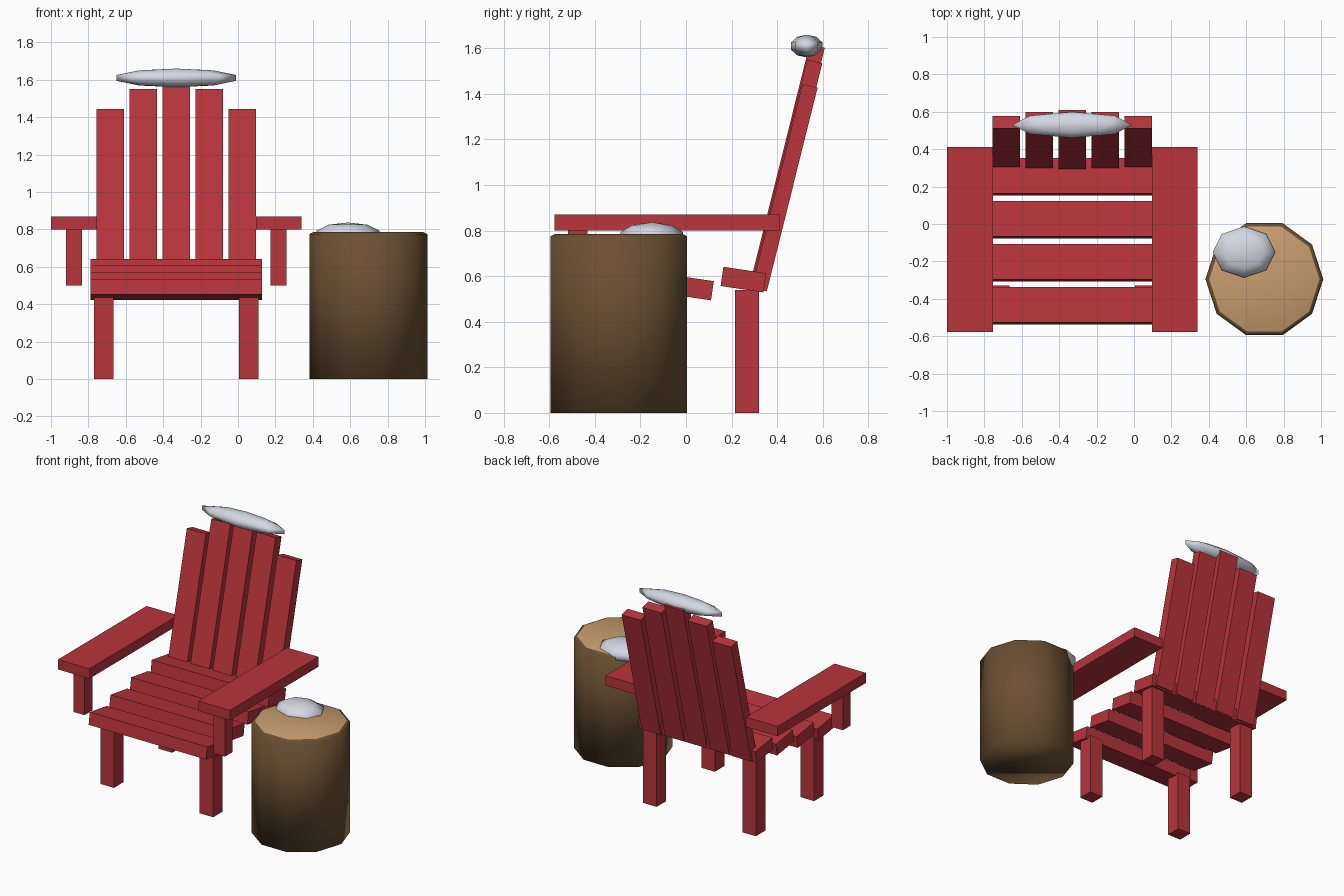
import bpy, bmesh
from math import radians, pi
from mathutils import Matrix, Vector

cube = bpy.data.objects.get("Cube")
if cube:
    bpy.data.objects.remove(cube, do_unlink=True)


def material(name, rgb):
    m = bpy.data.materials.new(name)
    m.use_nodes = True
    m.diffuse_color = (*rgb, 1)
    m.node_tree.nodes["Principled BSDF"].inputs["Base Color"].default_value = (*rgb, 1)
    return m


RED = material("red paint", (0.48, 0.035, 0.046))
BARK = material("brown bark", (0.15, 0.08, 0.034))
WOOD = material("cut wood", (0.58, 0.34, 0.16))
SNOW = material("white snow", (0.66, 0.69, 0.76))


def finish(name, bm, mats, smooth=False):
    mesh = bpy.data.meshes.new(name)
    for f in bm.faces:
        f.smooth = smooth
    bm.to_mesh(mesh)
    bm.free()
    for m in mats:
        mesh.materials.append(m)
    ob = bpy.data.objects.new(name, mesh)
    bpy.context.collection.objects.link(ob)
    return ob


def board(name, centre, size, tilt=0):
    """Painted plank, leaning back by tilt degrees."""
    bm = bmesh.new()
    place = (Matrix.Translation(centre) @ Matrix.Rotation(radians(-tilt), 4, 'X')
             @ Matrix.Diagonal((*size, 1)))
    bmesh.ops.create_cube(bm, size=1, matrix=place)
    return finish(name, bm, [RED])


def snow(name, centre, radii):
    bm = bmesh.new()
    place = Matrix.Translation(centre) @ Matrix.Diagonal((*radii, 1))
    bmesh.ops.create_uvsphere(bm, u_segments=8, v_segments=5, radius=1, matrix=place)
    return finish(name, bm, [SNOW], True)


MID = -0.33  # chair centre line

# Legs, arm posts and arms on both sides
for side, s in (("right", -1), ("left", 1)):
    board(f"front_leg_{side}", (MID + s * 0.387, -0.38, 0.22), (0.105, 0.105, 0.44))
    board(f"rear_leg_{side}", (MID + s * 0.387, 0.268, 0.27), (0.105, 0.105, 0.54))
    board(f"arm_post_{side}", (MID + s * 0.547, -0.475, 0.65), (0.087, 0.087, 0.30))
    board(f"arm_{side}", (MID + s * 0.5475, -0.083, 0.835), (0.245, 0.987, 0.07))

# Seat slats step down toward the front
for i in range(4):
    board(f"seat_slat_{i + 1}", (MID, 0.252 - i * 0.23, 0.585 - i * 0.035),
          (0.915, 0.19, 0.085), 8.5)

# Back slats fan in height, the middle ones set slightly forward
LEAN, THICK = 14, 0.068
turn = Matrix.Rotation(radians(-LEAN), 3, 'X')
up, back = turn @ Vector((0, 0, 1)), turn @ Vector((0, 1, 0))
for i in range(-2, 3):
    length = (1.10, 1.03, 0.92)[abs(i)]
    foot = Vector((MID + i * 0.1765, 0.355 - 0.006 * (2 - abs(i)), 0.535))
    board(f"back_slat_{i + 3}", foot + up * length / 2 - back * THICK / 2,
          (0.148, THICK, length), LEAN)

# Stump table: ten-sided log with a slightly raised cut top
bm = bmesh.new()
HEIGHT = 0.775
bmesh.ops.create_cone(bm, cap_ends=True, segments=10, radius1=0.315, radius2=0.315,
                      depth=HEIGHT,
                      matrix=Matrix.Translation((0.697, -0.295, HEIGHT / 2))
                      @ Matrix.Rotation(pi / 2, 4, 'Z'))
bm.normal_update()
top = max(bm.faces, key=lambda f: f.calc_center_median().z)
bmesh.ops.inset_region(bm, faces=[top], thickness=0.02, depth=0.01)
top.material_index = 1
finish("stump_table", bm, [BARK, WOOD], True)

# Snow on the chair back and on the stump
snow("snow_on_back", (MID, 0.53, 1.61), (0.337, 0.073, 0.05))
snow("snow_on_stump", (0.588, -0.15, 0.775), (0.176, 0.144, 0.062))
